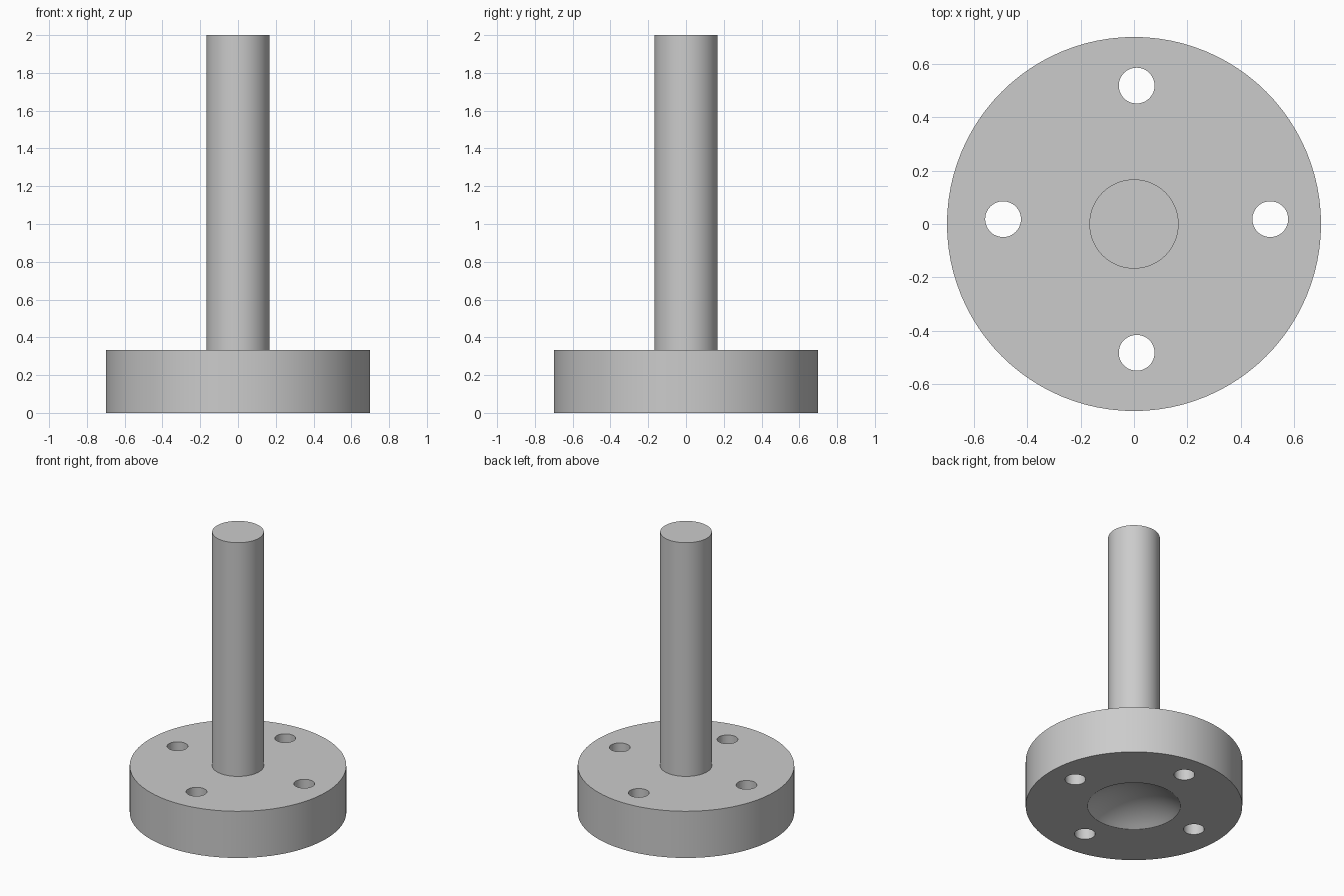
import bpy
import bmesh
from math import asin, cos, sin, radians, tau
from mathutils import Matrix

cube = bpy.data.objects.get("Cube")
if cube:
    bpy.data.objects.remove(cube, do_unlink=True)

SEGMENTS = 96
FLANGE_R, FLANGE_H = 0.70, 0.333
SHAFT_R, TOP = 0.167, 2.0
DISH_R, DISH_SPHERE = 0.30, 0.50
HOLE_R, HOLE_RING = 0.067, 0.50
HOLE_CENTRE = (0.01, 0.018)

grey = bpy.data.materials.new("plain grey")
grey.use_nodes = True
colour = (0.6, 0.6, 0.6, 1)
grey.diffuse_color = colour
grey.node_tree.nodes["Principled BSDF"].inputs["Base Color"].default_value = colour


def make_object(name, bm):
    bmesh.ops.recalc_face_normals(bm, faces=bm.faces)
    mesh = bpy.data.meshes.new(name)
    bm.to_mesh(mesh)
    bm.free()
    mesh.materials.append(grey)
    obj = bpy.data.objects.new(name, mesh)
    bpy.context.collection.objects.link(obj)
    return obj


def add_cylinder(bm, radius, low, high, x=0, y=0, segments=SEGMENTS):
    bmesh.ops.create_cone(
        bm, cap_ends=True, segments=segments, radius1=radius, radius2=radius,
        depth=high - low, matrix=Matrix.Translation((x, y, (low + high) / 2)))


def smooth(obj):
    bpy.ops.object.select_all(action="DESELECT")
    obj.select_set(True)
    bpy.context.view_layer.objects.active = obj
    bpy.ops.object.shade_smooth_by_angle(angle=radians(25))


# Flange: a turned disc with a shallow spherical dish underneath
rim_angle = asin(DISH_R / DISH_SPHERE)
drop = DISH_SPHERE * cos(rim_angle)
steps = 10
profile = [(DISH_SPHERE * sin(rim_angle * i / steps),
            DISH_SPHERE * cos(rim_angle * i / steps) - drop)
           for i in range(steps + 1)]
profile += [(FLANGE_R, 0), (FLANGE_R, FLANGE_H), (0, FLANGE_H)]

bm = bmesh.new()
points = [bm.verts.new((r, 0, z)) for r, z in profile]
edges = [bm.edges.new(pair) for pair in zip(points, points[1:])]
bmesh.ops.spin(bm, geom=points + edges, cent=(0, 0, 0), axis=(0, 0, 1),
               angle=tau, steps=SEGMENTS, use_duplicate=False)
bmesh.ops.remove_doubles(bm, verts=bm.verts, dist=0.0001)
flange = make_object("flange", bm)

# Four bolt holes drilled through the flange
bm = bmesh.new()
for i in range(4):
    angle = tau * i / 4
    add_cylinder(bm, HOLE_R, -0.1, FLANGE_H + 0.1,
                 HOLE_CENTRE[0] + HOLE_RING * cos(angle),
                 HOLE_CENTRE[1] + HOLE_RING * sin(angle), 48)
cutter = make_object("bolt_hole_cutter", bm)
cutter.hide_render = True

drill = flange.modifiers.new("bolt holes", "BOOLEAN")
drill.operation = "DIFFERENCE"
drill.solver = "EXACT"
drill.object = cutter
bpy.context.view_layer.objects.active = flange
bpy.ops.object.modifier_apply(modifier=drill.name)
bpy.data.objects.remove(cutter, do_unlink=True)
smooth(flange)

# Shaft: a plain round bar standing on the flange
bm = bmesh.new()
add_cylinder(bm, SHAFT_R, FLANGE_H, TOP)
smooth(make_object("shaft", bm))
